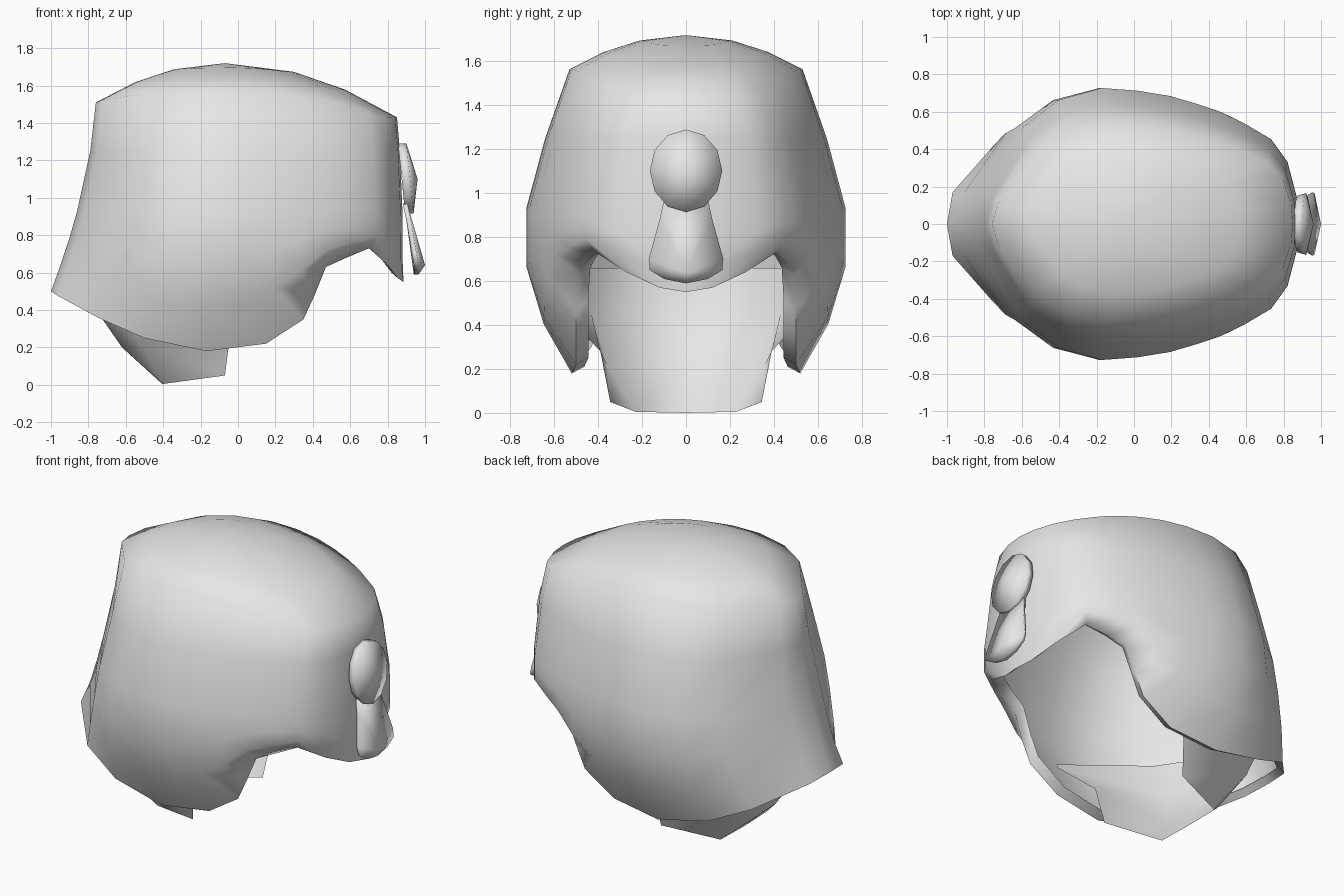
import bpy, math

if "Cube" in bpy.data.objects:
    bpy.data.objects.remove(bpy.data.objects["Cube"])

grey = bpy.data.materials.new("light_grey")
grey.diffuse_color = (0.8, 0.8, 0.8, 1)
grey.use_nodes = True
grey.node_tree.nodes["Principled BSDF"].inputs["Base Color"].default_value = grey.diffuse_color


def lerp(table, z):
    """Piecewise linear lookup in a list of (z, value)."""
    if z <= table[0][0]:
        return table[0][1]
    for (z0, a), (z1, b) in zip(table, table[1:]):
        if z <= z1:
            return a + (b - a) * (z - z0) / (z1 - z0)
    return table[-1][1]


def make(name, verts, faces, mirror=False, angle=180):
    me = bpy.data.meshes.new(name)
    me.from_pydata(verts, [], faces)
    me.materials.append(grey)
    ob = bpy.data.objects.new(name, me)
    bpy.context.collection.objects.link(ob)
    bpy.ops.object.select_all(action='DESELECT')
    ob.select_set(True)
    bpy.context.view_layer.objects.active = ob
    if mirror:
        m = ob.modifiers.new("mirror", 'MIRROR')
        m.use_axis = (False, True, False)
        m.use_clip = True
        bpy.ops.object.modifier_apply(modifier="mirror")
    bpy.ops.object.mode_set(mode='EDIT')
    bpy.ops.mesh.select_all(action='SELECT')
    bpy.ops.mesh.remove_doubles(threshold=0.0005)
    bpy.ops.mesh.normals_make_consistent(inside=False)
    bpy.ops.object.mode_set(mode='OBJECT')
    bpy.ops.object.shade_smooth_by_angle(angle=math.radians(angle))
    return ob


def grid(columns):
    """Join equal-length point columns with quads."""
    n = len(columns[0])
    verts = [p for c in columns for p in c]
    faces = [(i * n + k, (i + 1) * n + k, (i + 1) * n + k + 1, i * n + k + 1)
             for i in range(len(columns) - 1) for k in range(n - 1)]
    return verts, faces


# Helmet shell: extents by height, and per column an outline direction and rim point
width = [(0.18, 0.52), (0.37, 0.63), (0.64, 0.72), (0.93, 0.72), (1.25, 0.635), (1.57, 0.525)]
front = [(0.9, 0.98), (1.2, 0.97), (1.43, 0.95)]
back = [(0.5, 0.9), (0.72, 0.82), (1.0, 0.74), (1.25, 0.69), (1.51, 0.66)]
shell = [  # u, v, rim x, rim y, rim z
    (1, 0, .885, 0, .55), (.99, .2, .855, .12, .57), (.94, .46, .80, .27, .64),
    (.85, .63, .70, .41, .73), (.70, .75, .58, .46, .68), (.58, .83, .47, .49, .63),
    (.45, .89, .41, .50, .48), (.30, .95, .35, .50, .35), (.12, .99, .15, .50, .22),
    (-.1, 1.01, -.17, .52, .18), (-.4, .92, -.5, .50, .25), (-.66, .71, -.75, .42, .36),
    (-.95, .22, -.97, .17, .48), (-1, 0, -1, 0, .50)]
columns = []
for u, v, rx, ry, rz in shell:
    # turned-in lip, then the rim, the wall and the crown
    col = [(rx * 0.96, ry * 0.89, rz + 0.03), (rx, ry, rz)]
    heights = [rz + (0.93 - rz) * t for t in (0.3, 0.65, 1)] + [1.25]
    for z in heights:
        reach = lerp(front if u > 0 else back, z)
        col.append((-0.1 + u * reach, v * lerp(width, z), z))
    drop = (0.29 if u > 0 else 0.21) * u * u + 0.15 * v * v
    for s in (1, 0.7, 0.4, 0):
        col.append((-0.07 + s * u * (0.92 if u > 0 else 0.69), s * v * 0.525,
                    1.72 - drop * s * s))
    columns.append(col)
make("helmet_shell", *grid(columns), mirror=True, angle=75)

# Neck guard: U-shaped lining rising inside the shell, open at the front
guard = [
    [(-.07, .345, .05), (-.04, .39, .28), (.15, .50, .40), (.13, .53, .44)],
    [(-.40, .23, .005), (-.53, .36, .22), (-.60, .43, .45), (-.55, .48, .66)],
    [(-.40, 0, 0), (-.62, 0, .20), (-.80, 0, .46), (-.87, 0, .66)]]
make("neck_guard", *grid(guard), mirror=True)


def badge(name, rim, front_pt, depth):
    """Domed plate: rim of (x, y, z), fanned to a front point, with walls running back."""
    n = len(rim)
    verts = rim + [(x - depth, y * 0.92, z) for x, y, z in rim] + [front_pt]
    faces = [(i, (i + 1) % n, 2 * n) for i in range(n)]
    faces += [(i, n + i, n + (i + 1) % n, (i + 1) % n) for i in range(n)]
    faces.append(tuple(range(n, 2 * n)))
    make(name, verts, faces)


# Forehead gem
rim = []
for i in range(12):
    a = math.tau * i / 12
    z = 1.1025 + 0.1875 * math.cos(a)
    rim.append((0.92 - 0.1 * (z - 1.1), 0.165 * math.sin(a), z))
badge("forehead_gem", rim, (0.96, 0, 1.1), 0.045)

# Flared plate below the gem
half = [(.905, .10, .97), (.925, .12, .88), (.955, .17, .70), (.965, .165, .65), (.965, .10, .61)]
rim = half + [(.965, 0, .59)] + [(x, -y, z) for x, y, z in reversed(half)]
badge("flared_plate", rim, (1.0, 0, .64), 0.025)
